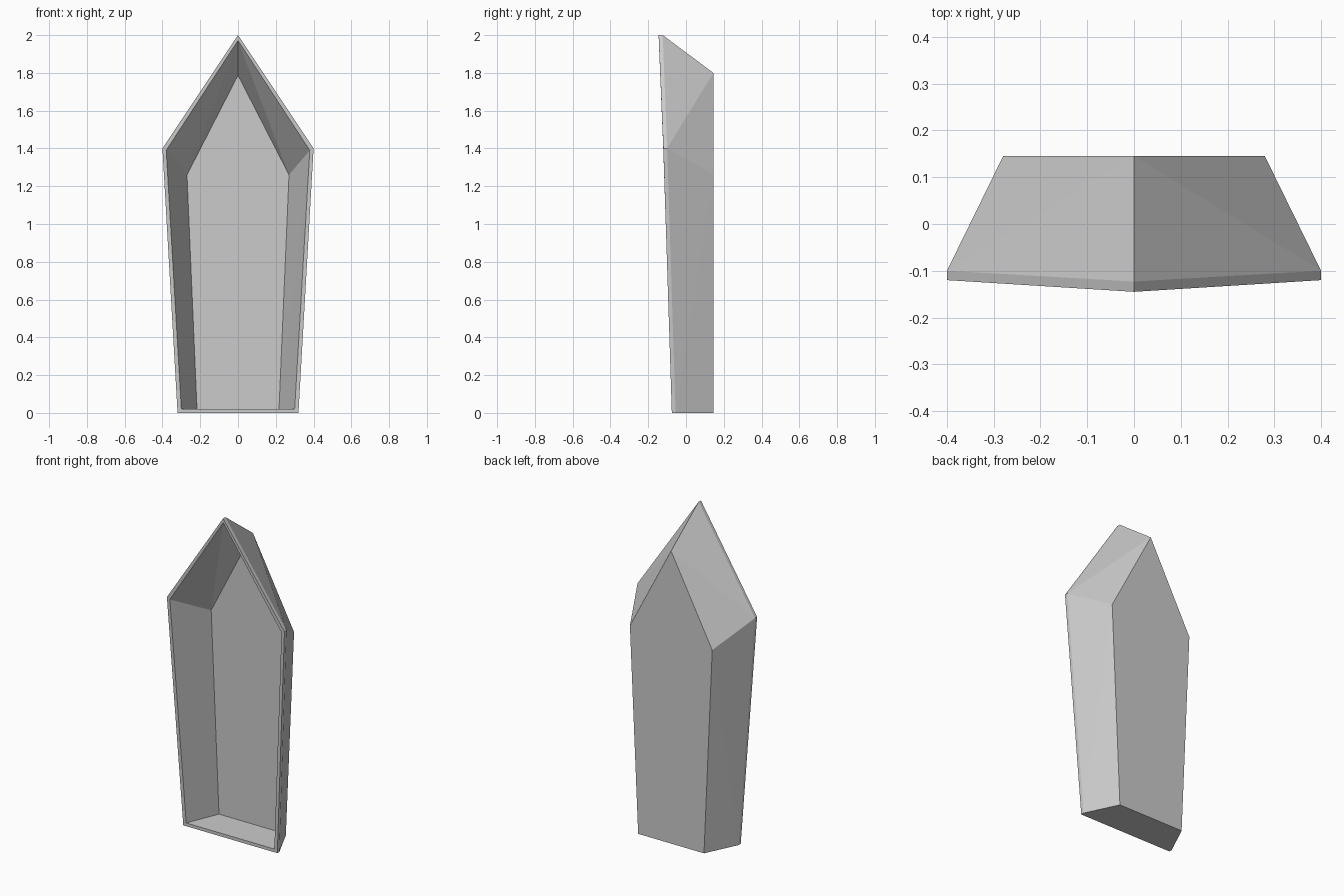
import bpy
import bmesh

if "Cube" in bpy.data.objects:
    bpy.data.objects.remove(bpy.data.objects["Cube"])


def ring(bm, base, shoulder, peak):
    """Five-sided coffin outline; base and shoulder are (x, y, z), peak is (y, z)."""
    bx, by, bz = base
    sx, sy, sz = shoulder
    pts = [(-bx, by, bz), (-sx, sy, sz), (0, *peak), (sx, sy, sz), (bx, by, bz)]
    return [bm.verts.new(p) for p in pts]


def bridge(bm, a, b):
    """Join two outlines, splitting the twisted walls the same way on both sides."""
    for i in range(4):
        j = i + 1
        if i < 2:
            bm.faces.new((a[i], a[j], b[i]))
            bm.faces.new((a[j], b[j], b[i]))
        else:
            bm.faces.new((a[i], a[j], b[j]))
            bm.faces.new((a[i], b[j], b[i]))
    bm.faces.new((a[4], a[0], b[0], b[4]))


bm = bmesh.new()

# Outlines from the outer back, round the open front lip, to the inner back
rings = [
    ring(bm, (0.224, 0.145, 0), (0.28, 0.145, 1.265), (0.145, 1.80)),
    ring(bm, (0.32, -0.055, 0), (0.40, -0.10, 1.40), (-0.123, 2.0)),
    ring(bm, (0.32, -0.075, 0), (0.40, -0.12, 1.40), (-0.145, 2.0)),
    ring(bm, (0.30, -0.075, 0.02), (0.38, -0.12, 1.39), (-0.144, 1.972)),
    ring(bm, (0.217, 0.125, 0.02), (0.27, 0.125, 1.26), (0.125, 1.787)),
]
for a, b in zip(rings, rings[1:]):
    bridge(bm, a, b)

# Outer and inner back panels
bm.faces.new(rings[0])
bm.faces.new(rings[-1])
bmesh.ops.recalc_face_normals(bm, faces=bm.faces)

mesh = bpy.data.meshes.new("coffin_shell")
bm.to_mesh(mesh)
bm.free()
shell = bpy.data.objects.new("coffin_shell", mesh)
bpy.context.collection.objects.link(shell)
